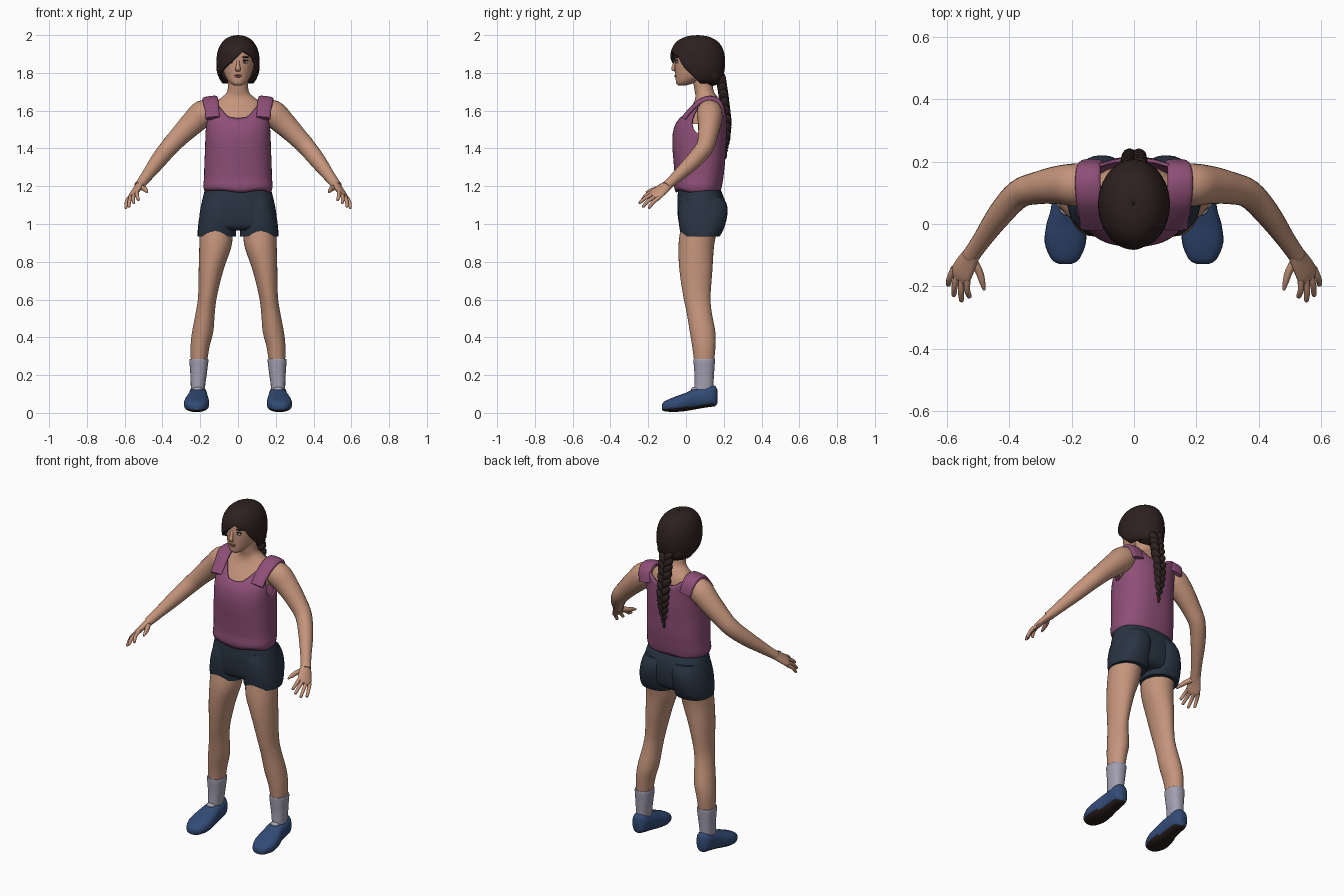
import bpy, bmesh, math
from mathutils import Vector, Matrix


def colour(name, rgb):
    m = bpy.data.materials.new(name)
    m.diffuse_color = (*rgb, 1)
    return m


SKIN = colour("skin", (0.56, 0.30, 0.20))
PLUM = colour("plum_cloth", (0.27, 0.078, 0.185))
NAVY = colour("navy_cloth", (0.022, 0.035, 0.056))
SOCK = colour("pale_grey", (0.36, 0.35, 0.44))
BLUE = colour("blue_shoe", (0.032, 0.07, 0.18))
SOLE = colour("dark_sole", (0.02, 0.013, 0.012))
HAIR = colour("dark_brown_hair", (0.026, 0.015, 0.014))
LIPS = colour("lips", (0.36, 0.14, 0.11))
WHITE = colour("eye_white", (0.6, 0.57, 0.55))


def smooth(rows, steps=4):
    """Catmull-Rom through rows of numbers."""
    out, n = [], len(rows)
    for i in range(n - 1):
        p = [rows[max(0, min(n - 1, i + k))] for k in (-1, 0, 1, 2)]
        for j in range(steps):
            t = j / steps
            out.append([0.5 * (2 * b + (c - a) * t + (2*a - 5*b + 4*c - d) * t*t
                        + (3*b - a - 3*c + d) * t**3) for a, b, c, d in zip(*p)])
    return out + [list(rows[-1])]


def lookup(table, x):
    """Linear interpolation in a table sorted by its first entry."""
    for a, b in zip(table, table[1:]):
        if x <= b[0]:
            t = max(0, (x - a[0]) / max(b[0] - a[0], 1e-9))
            return [p + (q - p) * t for p, q in zip(a[1:], b[1:])]
    return list(table[-1][1:])


def unit(i, n, e=2.0):
    a = 2 * math.pi * i / n
    c, s = math.cos(a), math.sin(a)
    return (math.copysign(abs(c) ** (2 / e), c), math.copysign(abs(s) ** (2 / e), s))


def finish(name, bm, mats, mirror=False, thick=0):
    bmesh.ops.recalc_face_normals(bm, faces=bm.faces)
    for f in bm.faces:
        f.smooth = True
    me = bpy.data.meshes.new(name)
    bm.to_mesh(me)
    bm.free()
    for m in mats:
        me.materials.append(m)
    ob = bpy.data.objects.new(name, me)
    bpy.context.collection.objects.link(ob)
    if thick:
        mod = ob.modifiers.new("thickness", 'SOLIDIFY')
        mod.thickness = thick
    if mirror:
        ob.modifiers.new("mirror", 'MIRROR')
    return ob


def loft(name, rings, mat, mirror=False, caps=True, thick=0):
    bm = bmesh.new()
    vs = [[bm.verts.new(p) for p in r] for r in rings]
    n = len(vs[0])
    for a, b in zip(vs, vs[1:]):
        for i in range(n):
            bm.faces.new((a[i], a[(i + 1) % n], b[(i + 1) % n], b[i]))
    if caps:
        bm.faces.new(vs[0])
        bm.faces.new(vs[-1])
    return finish(name, bm, [mat], mirror, thick)


def column(name, rows, mat, mirror=False, n=32, e=2.0, caps=True):
    """Level rings: rows of z, centre x, half width, front y, back y."""
    rings = []
    for z, cx, hw, y0, y1 in smooth(rows):
        rings.append([(cx + hw * u, (y0 + y1) / 2 + (y1 - y0) / 2 * v, z)
                      for u, v in (unit(i, n, e) for i in range(n))])
    return loft(name, rings, mat, mirror, caps)


def tube(name, rows, mat, hint=(0, 0, 1), mirror=True, n=16, e=2.0):
    """Rings across a path: rows of x, y, z, radius along hint, other radius."""
    rows, rings = smooth(rows), []
    for i, r in enumerate(rows):
        t = Vector(rows[min(i + 1, len(rows) - 1)][:3]) - Vector(rows[max(i - 1, 0)][:3])
        t.normalize()
        h = Vector(hint)
        h = (h - t * h.dot(t)).normalized()
        w = t.cross(h)
        rings.append([Vector(r[:3]) + h * r[3] * u + w * r[4] * v
                      for u, v in (unit(k, n, e) for k in range(n))])
    return loft(name, rings, mat, mirror)


def sheet(name, profile, low, high, mat, rows, n, e, power, thick):
    """Open shell following profile (z, half width, y0, y1) between two edge heights."""
    table = sorted(smooth(profile, 6))
    rings = []
    for j in range(rows + 1):
        ring = []
        for i in range(n):
            u, v = unit(i, n, e)
            z = high(u, v) + (low(u, v) - high(u, v)) * (j / rows) ** power
            hw, y0, y1 = lookup(table, z)
            ring.append((hw * u, (y0 + y1) / 2 + (y1 - y0) / 2 * v, z))
        rings.append(ring)
    return loft(name, rings, mat, caps=False, thick=thick)


def blob(name, items, mat, mirror=False):
    """Ellipsoids: (centre, half sizes, roll about y)."""
    bm = bmesh.new()
    for c, s, roll in items:
        m = Matrix.Translation(c) @ Matrix.Rotation(roll, 4, 'Y') @ Matrix.Diagonal((*s, 1))
        bmesh.ops.create_uvsphere(bm, u_segments=14, v_segments=9, radius=1, matrix=m)
    return finish(name, bm, [mat], mirror)


# Head, neck and upper chest
column("head", [(1.733, 0, .018, -.04, -.005), (1.745, 0, .04, -.052, .04),
                (1.775, 0, .064, -.055, .10), (1.82, 0, .08, -.058, .15),
                (1.87, 0, .087, -.058, .17), (1.92, 0, .085, -.05, .17),
                (1.96, 0, .06, -.02, .14)], SKIN)
column("neck_and_chest", [(1.53, 0, .145, -.035, .19), (1.59, 0, .15, .005, .19),
                          (1.64, 0, .125, .04, .18), (1.675, 0, .08, .05, .165),
                          (1.71, 0, .055, .045, .145), (1.80, 0, .052, .03, .135)], SKIN)

# Face details
tube("nose", [(0, -.054, 1.865, .006, .007), (0, -.063, 1.84, .009, .010),
              (0, -.069, 1.822, .009, .014), (0, -.058, 1.81, .004, .012)],
     SKIN, hint=(0, 1, 0), mirror=False)
blob("lips", [((0, -.055, 1.787), (.023, .007, .004), 0),
              ((0, -.055, 1.780), (.018, .007, .004), 0)], LIPS)
blob("eye_whites", [((.036, -.047, 1.858), (.017, .006, .008), 0)], WHITE, True)
blob("irises", [((.035, -.050, 1.859), (.007, .006, .008), 0)], HAIR, True)
blob("lashes_and_brows", [((.037, -.048, 1.867), (.020, .007, .003), .1),
                          ((.038, -.048, 1.883), (.024, .007, .004), 0)], HAIR, True)

# Hair cap with a diagonal fringe
FRINGE = [(-1, 1.77), (-.9, 1.79), (-.65, 1.825), (-.2, 1.87), (.25, 1.915),
          (.7, 1.885), (.92, 1.81), (1, 1.76)]
sheet("hair", [(2.0, .002, .06, .064), (1.992, .045, .0, .12), (1.965, .082, -.05, .17),
               (1.92, .106, -.078, .198), (1.87, .114, -.083, .207), (1.82, .114, -.078, .205),
               (1.78, .104, -.055, .195), (1.74, .08, .0, .175)],
      lambda u, v: lookup(FRINGE, u)[0] if v < -.25 else 1.745,
      lambda u, v: 2.0, HAIR, 18, 48, 2.0, 1.6, .012)
blob("nape_hair", [((0, .135, 1.79), (.09, .06, .06), 0)], HAIR)

# Braid of alternating strands
PATH = [(0, .185, 1.77, .036), (.3, .20, 1.67, .036), (.6, .218, 1.54, .033),
        (.85, .215, 1.45, .026), (1, .21, 1.39, .015)]
strands = []
for k in range(20):
    y, z, r = lookup(PATH, k / 19)
    side = 1 if k % 2 else -1
    strands.append(((side * r * .45, y, z), (r * .62, r * .75, r * 1.05), side * .55))
strands.append(((0, .208, 1.372), (.010, .010, .03), 0))
blob("braid", strands, HAIR)

# Tank top: shaped shell and shoulder straps
FRONT = [(0, 1.56), (.3, 1.567), (.5, 1.61), (.6, 1.635), (.85, 1.62), (.95, 1.55), (1, 1.48)]
BACK = [(0, 1.605), (.35, 1.612), (.6, 1.645), (.85, 1.63), (.95, 1.55), (1, 1.48)]
sheet("tank_top", [(1.165, .174, -.053, .182), (1.20, .184, -.064, .19), (1.24, .18, -.06, .197),
                   (1.32, .178, -.065, .206), (1.41, .174, -.072, .211), (1.48, .173, -.07, .215),
                   (1.54, .173, -.05, .214), (1.60, .178, .005, .21), (1.66, .182, .07, .2)],
      lambda u, v: 1.172 + .006 * math.sin(5 * u + 2 * v),
      lambda u, v: lookup(FRONT if v < 0 else BACK, abs(u))[0], PLUM, 22, 64, 2.4, 1, .01)
tube("straps", [(.135, -.012, 1.56, .038, .012), (.138, .026, 1.605, .038, .012),
                (.145, .08, 1.652, .041, .013), (.148, .14, 1.664, .041, .013),
                (.145, .182, 1.638, .039, .012), (.135, .198, 1.58, .036, .010)],
     PLUM, hint=(1, 0, -.12), e=3)

# Shorts: hips and two short legs
column("shorts_hips", [(.965, 0, .14, .0, .17), (.985, 0, .195, -.03, .19),
                       (1.03, 0, .205, -.042, .203), (1.09, 0, .197, -.046, .207),
                       (1.14, 0, .186, -.045, .20), (1.178, 0, .176, -.042, .185)],
       NAVY, n=40, e=2.4)
column("shorts_legs", [(.935, .112, .102, -.022, .178), (.97, .112, .101, -.033, .198),
                       (1.03, .108, .098, -.04, .216), (1.09, .10, .092, -.04, .219),
                       (1.14, .09, .085, -.03, .20)], NAVY, True, e=2.3)

# Legs, socks
column("legs", [(.97, .115, .088, -.03, .165), (.88, .12, .085, -.04, .148),
                (.76, .142, .066, -.035, .14), (.62, .161, .05, -.015, .13),
                (.54, .172, .05, .002, .135), (.43, .187, .056, .02, .155),
                (.35, .201, .05, .033, .156), (.26, .207, .042, .045, .147)], SKIN, True)
column("socks", [(.07, .212, .036, .045, .14), (.14, .212, .038, .045, .145),
                 (.20, .209, .043, .045, .148), (.272, .207, .05, .04, .153),
                 (.285, .207, .048, .041, .152)], SOCK, True, e=2.3)

# Shoes: sections along y, undersides coloured as sole
rings = []
for y, cx, hw, z0, z1 in smooth([
        (-.128, .220, .02, .016, .045), (-.112, .220, .045, .008, .062),
        (-.06, .220, .066, .005, .085), (.0, .217, .063, .010, .107),
        (.045, .213, .054, .018, .127), (.09, .212, .05, .026, .136),
        (.13, .212, .046, .032, .146), (.155, .213, .034, .036, .142),
        (.166, .213, .014, .05, .122)]):
    rings.append([(cx + hw * u, y, (z0 + z1) / 2 + (z1 - z0) / 2 * v)
                  for u, v in (unit(i, 28, 2.5) for i in range(28))])
shoes = loft("shoes", rings, BLUE, True)
shoes.data.materials.append(SOLE)
for p in shoes.data.polygons:
    if p.normal.z < -.55:
        p.material_index = 1
blob("shoe_tongues", [((.213, .048, .126), (.026, .022, .012), 0)], SOCK, True)

# Arms
tube("arms", [(.12, .125, 1.605, .045, .05), (.18, .125, 1.588, .070, .068),
              (.24, .125, 1.535, .064, .062), (.31, .115, 1.465, .054, .052),
              (.37, .095, 1.40, .048, .046), (.43, .03, 1.325, .042, .040),
              (.49, -.055, 1.245, .030, .030), (.525, -.105, 1.20, .024, .028)], SKIN, n=20)

# Hands: flat palm, four fingers and a thumb
ACROSS = Vector((.62, .55, -.45)).normalized()
tube("palms", [(.515, -.09, 1.212, .027, .022), (.535, -.125, 1.185, .037, .018),
               (.553, -.158, 1.158, .041, .016), (.56, -.175, 1.145, .034, .011)],
     SKIN, hint=ACROSS)
TIPS = [(.527, -.236, 1.125), (.553, -.25, 1.11), (.578, -.232, 1.09), (.596, -.198, 1.083)]
for k, tip in enumerate(TIPS):
    base = Vector((.555, -.16, 1.155)) + ACROSS * (k - 1.5) * .021
    tip = Vector(tip)
    mid = base.lerp(tip, .5) + Vector((.004, -.003, .005))
    tube(f"finger_{k + 1}", [(*base, .011, .011), (*mid, .010, .010),
                             (*base.lerp(tip, .92), .008, .008), (*tip, .003, .003)],
         SKIN, hint=ACROSS, n=10)
tube("thumbs", [(.518, -.115, 1.197, .015, .015), (.497, -.15, 1.187, .014, .013),
                (.486, -.185, 1.177, .011, .010), (.480, -.212, 1.168, .004, .004)],
     SKIN, n=10)

# Smooth shading with kept edges
for ob in bpy.context.collection.objects:
    ob.select_set(True)
    bpy.context.view_layer.objects.active = ob
bpy.ops.object.shade_smooth_by_angle(angle=math.radians(50))
